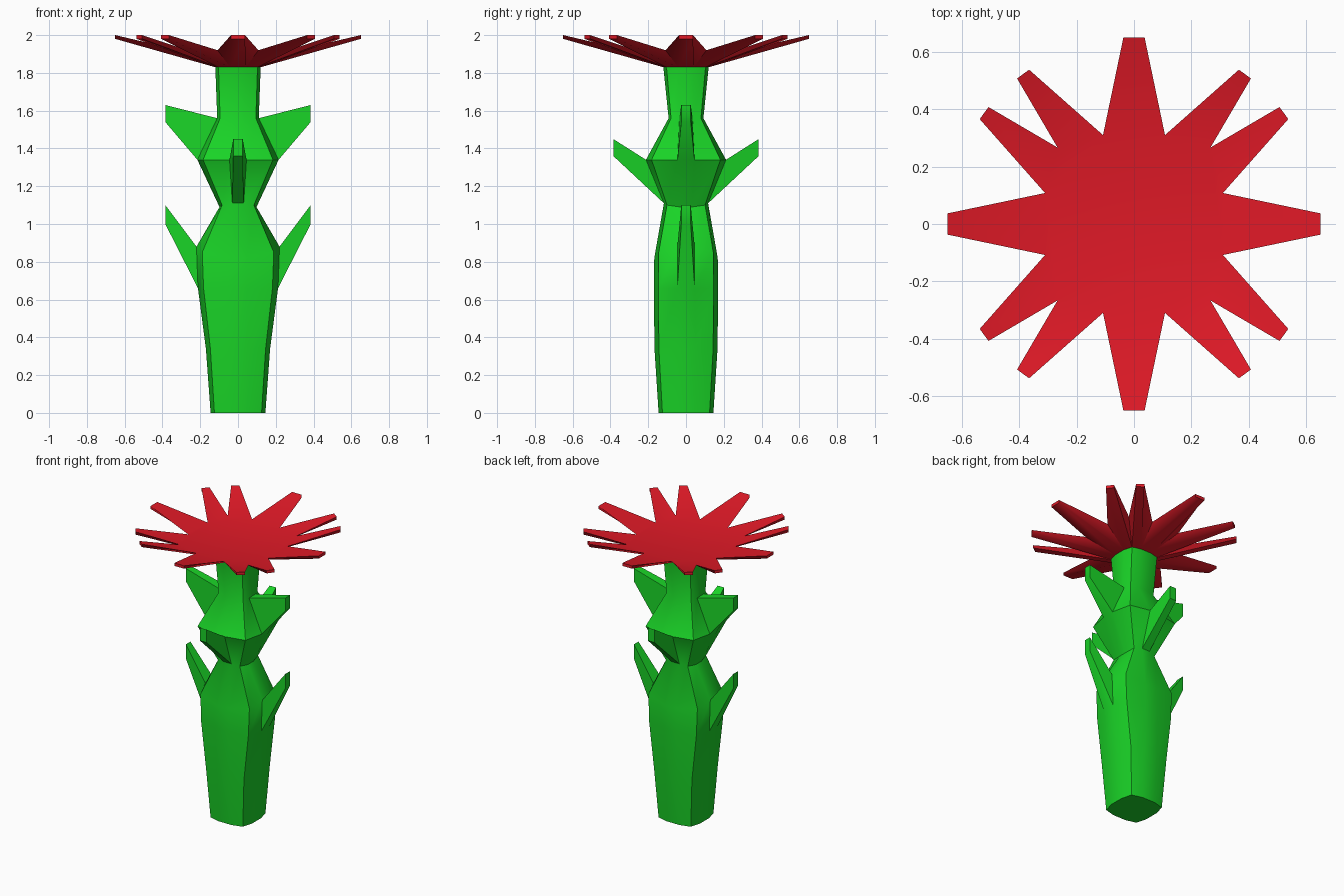
import bpy, bmesh, math
from mathutils import Vector

if "Cube" in bpy.data.objects:
    bpy.data.objects.remove(bpy.data.objects["Cube"])


def ring(bm, rx, zx, ry, zy, h):
    """12-sided section: narrow flats on the axes, one vertex on each diagonal."""
    zc, c = (zx + zy) / 2, 0.86
    quarters = []
    for k, (sx, sy) in enumerate([(1, 1), (-1, 1), (-1, -1), (1, -1)]):
        a, d = (sx * rx, sy * h, zx), (sx * h, sy * ry, zy)
        m = (sx * rx * c, sy * ry * c, zc)
        quarters += [a, m, d] if k % 2 == 0 else [d, m, a]
    return [bm.verts.new(p) for p in quarters]


def spike(bm, quad, angle, r, z0, z1, w):
    """Pull a wall quad (low a, low b, high b, high a) out to a small square tip."""
    t = math.radians(angle)
    out = Vector((math.cos(t), math.sin(t), 0)) * r
    side = Vector((-math.sin(t), math.cos(t), 0)) * w
    tip = [bm.verts.new(out + side * s + Vector((0, 0, z)))
           for s, z in ((-1, z0), (1, z0), (1, z1), (-1, z1))]
    for i in range(4):
        j = (i + 1) % 4
        bm.faces.new((quad[i], quad[j], tip[j], tip[i]))
    bm.faces.new(tip)


def wall(bm, lo, hi, spikes):
    """Join two rings; sides listed in spikes become leaves or petals."""
    for i in range(12):
        j = (i + 1) % 12
        quad = (lo[i], lo[j], hi[j], hi[i])
        if i in spikes:
            spike(bm, quad, *spikes[i])
        else:
            bm.faces.new(quad)


def finish(bm, name, color):
    bmesh.ops.recalc_face_normals(bm, faces=bm.faces)
    mesh = bpy.data.meshes.new(name)
    bm.to_mesh(mesh)
    bm.free()
    ob = bpy.data.objects.new(name, mesh)
    bpy.context.collection.objects.link(ob)
    mat = bpy.data.materials.new(name + "_color")
    mat.diffuse_color = color
    mat.use_nodes = True
    mat.node_tree.nodes["Principled BSDF"].inputs["Base Color"].default_value = mat.diffuse_color
    mesh.materials.append(mat)
    bpy.ops.object.select_all(action='DESELECT')
    ob.select_set(True)
    bpy.context.view_layer.objects.active = ob
    bpy.ops.object.shade_smooth_by_angle(angle=math.radians(42))


# Side index 2 faces +y, 5 faces -x, 8 faces -y, 11 faces +x
def pair_x(z0, z1):
    return {11: (0, 0.385, z0, z1, 0.025), 5: (180, 0.385, z0, z1, 0.025)}


def pair_y(z0, z1):
    return {2: (90, 0.385, z0, z1, 0.025), 8: (270, 0.385, z0, z1, 0.025)}


# Stem with three pairs of leaves
bm = bmesh.new()
sections = [
    (0.145, 0.0, 0.145, 0.0, 0.05),
    (0.17, 0.34, 0.167, 0.34, 0.05),
    (0.212, 0.66, 0.17, 0.66, 0.046),
    (0.22, 0.88, 0.168, 0.82, 0.046),
    (0.098, 1.09, 0.117, 1.11, 0.03),
    (0.215, 1.34, 0.212, 1.34, 0.045),
    (0.11, 1.56, 0.092, 1.56, 0.035),
    (0.12, 1.83, 0.12, 1.83, 0.042),
]
rings = [ring(bm, *s) for s in sections]
leaves = {2: pair_x(1.0, 1.10), 4: pair_y(1.36, 1.45), 5: pair_x(1.54, 1.63)}
for n in range(len(rings) - 1):
    wall(bm, rings[n], rings[n + 1], leaves.get(n, {}))
bm.faces.new(rings[0])
bm.faces.new(rings[-1])
finish(bm, "stem_with_leaves", (0.01, 0.65, 0.02, 1))

# Flower head: every side of a flared ring becomes a petal
bm = bmesh.new()
low = ring(bm, 0.12, 1.83, 0.12, 1.83, 0.042)
high = ring(bm, 0.31, 1.92, 0.31, 1.92, 0.108)
petals = {}
for k in range(4):
    petals[3 * k] = (90 * k + 36.5, 0.65, 1.98, 2.0, 0.026)
    petals[3 * k + 1] = (90 * k + 53.5, 0.65, 1.98, 2.0, 0.026)
    petals[3 * k + 2] = (90 * k + 90, 0.65, 1.98, 2.0, 0.037)
wall(bm, low, high, petals)
bm.faces.new(low)
bm.faces.new(high)
finish(bm, "flower_head", (0.75, 0.01, 0.02, 1))
